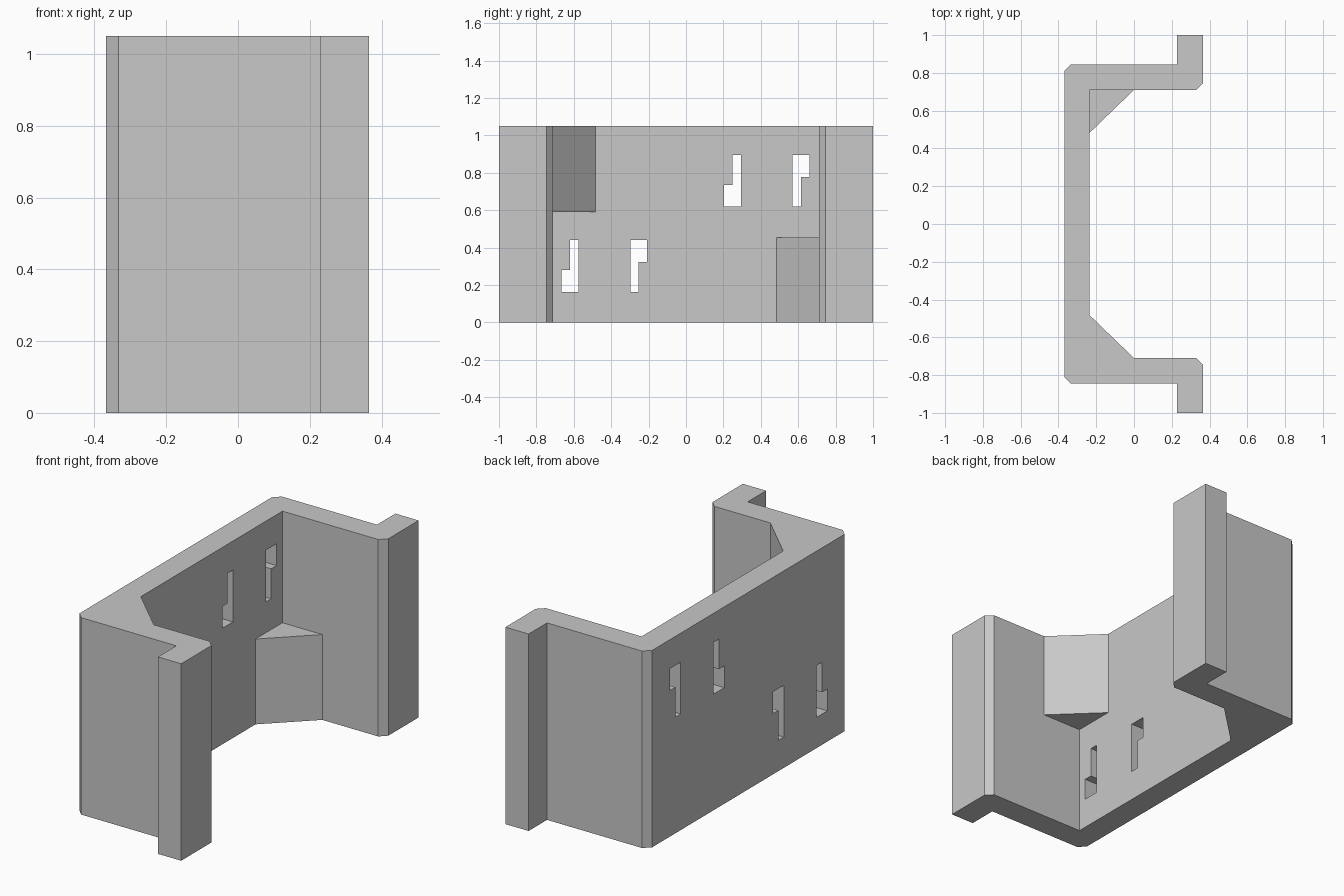
import bpy
import bmesh

HEIGHT = 1.05

cube = bpy.data.objects.get("Cube")
if cube:
    bpy.data.objects.remove(cube, do_unlink=True)

grey = bpy.data.materials.new("plain grey")
grey.use_nodes = True
colour = (0.58, 0.58, 0.58, 1)
grey.diffuse_color = colour
grey.node_tree.nodes["Principled BSDF"].inputs["Base Color"].default_value = colour


def prism(name, outline, depth):
    """Extrude a closed outline of 3D points along the vector depth."""
    bm = bmesh.new()
    face = bm.faces.new([bm.verts.new(p) for p in outline])
    top = bmesh.ops.extrude_face_region(bm, geom=[face])["geom"]
    bmesh.ops.translate(bm, vec=depth,
                        verts=[v for v in top if isinstance(v, bmesh.types.BMVert)])
    bmesh.ops.recalc_face_normals(bm, faces=bm.faces)
    mesh = bpy.data.meshes.new(name)
    bm.to_mesh(mesh)
    bm.free()
    mesh.materials.append(grey)
    obj = bpy.data.objects.new(name, mesh)
    bpy.context.collection.objects.link(obj)
    return obj


def combine(target, tool, operation):
    """Apply a boolean to target and discard the tool."""
    mod = target.modifiers.new(operation.lower(), "BOOLEAN")
    mod.operation = operation
    mod.solver = "EXACT"
    mod.object = tool
    bpy.context.view_layer.objects.active = target
    bpy.ops.object.modifier_apply(modifier=mod.name)
    bpy.data.objects.remove(tool, do_unlink=True)


# Channel-shaped bracket: one half of the plan, mirrored to close the outline
half = [(-0.235, 0.71), (0.33, 0.71), (0.365, 0.745), (0.365, 1), (0.228, 1),
        (0.228, 0.845), (-0.333, 0.845), (-0.368, 0.81)]
plan = half + [(x, -y) for x, y in reversed(half)]
bracket = prism("bracket", [(x, y, 0) for x, y in plan], (0, 0, HEIGHT))

# Corner gussets, sunk slightly into the walls: low at one end, high at the other
gusset = [(-0.235, 0.483), (0, 0.71), (0, 0.76), (-0.29, 0.76), (-0.29, 0.483)]
for side, low, high in ((1, 0, 0.455), (-1, 0.59, HEIGHT)):
    block = prism("gusset", [(x, side * y, low) for x, y in gusset], (0, 0, high - low))
    combine(bracket, block, "UNION")

# Stepped slots through the back wall; flip turns the slot half a turn
slot = [(-0.045, -0.138), (0.045, -0.138), (0.045, 0.138),
        (0, 0.138), (0, -0.022), (-0.045, -0.022)]
for y, z, flip in ((0.248, 0.757, 1), (0.615, 0.757, -1),
                   (-0.62, 0.302, 1), (-0.253, 0.302, -1)):
    cutter = prism("slot_cutter", [(-0.5, y + flip * a, z + flip * b) for a, b in slot],
                   (0.4, 0, 0))
    combine(bracket, cutter, "DIFFERENCE")
